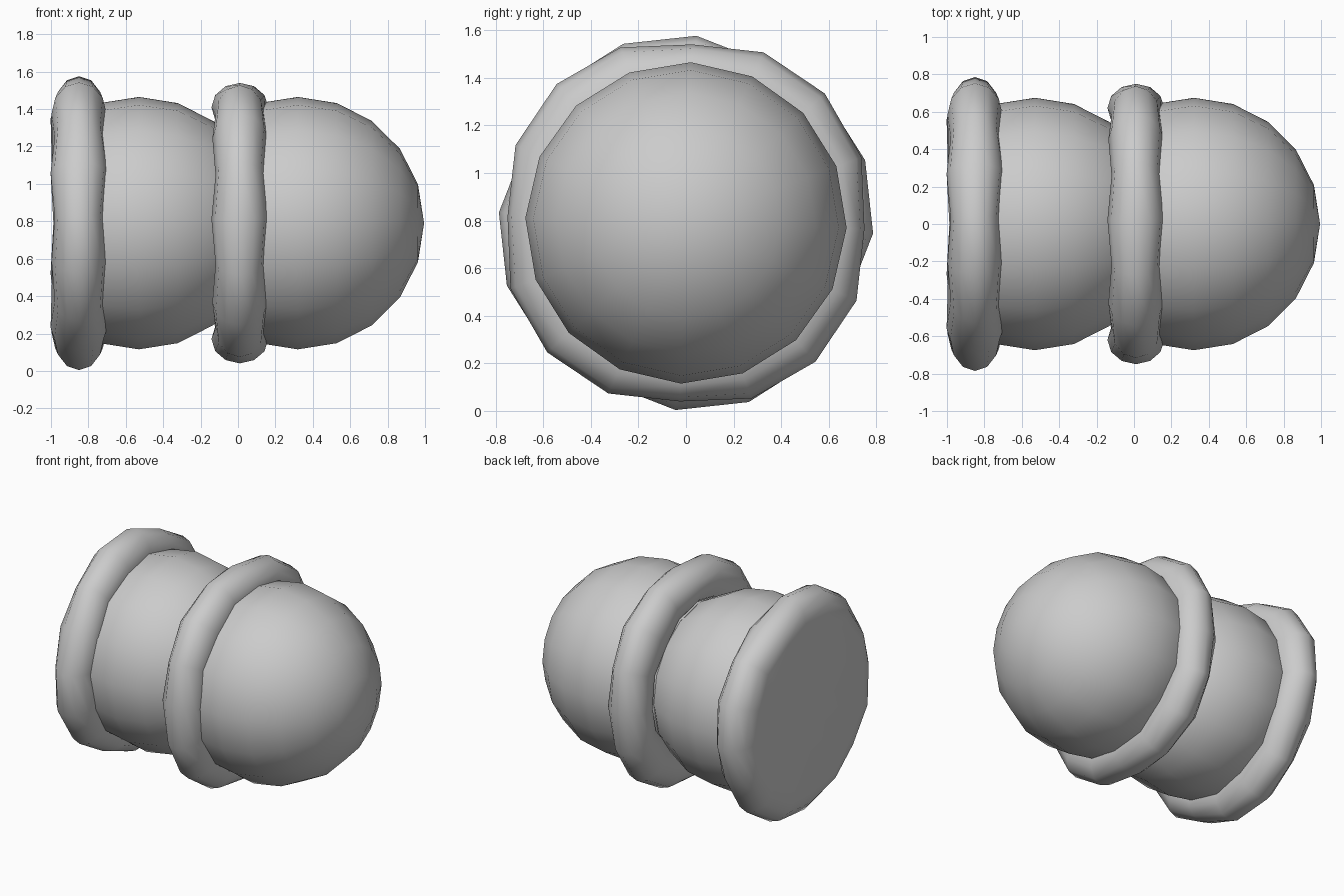
import bpy, bmesh
from math import sin, cos, pi, radians
from mathutils import Matrix

if "Cube" in bpy.data.objects:
    bpy.data.objects.remove(bpy.data.objects["Cube"])

CZ = 0.79          # height of the long axis
SIDES = 16         # sides around the long axis
TUBE = 12          # sides around each ring's section


def finish(name, bm):
    bmesh.ops.recalc_face_normals(bm, faces=bm.faces[:])
    mesh = bpy.data.meshes.new(name)
    bm.to_mesh(mesh)
    bm.free()
    obj = bpy.data.objects.new(name, mesh)
    bpy.context.collection.objects.link(obj)
    bpy.ops.object.select_all(action='DESELECT')
    obj.select_set(True)
    bpy.context.view_layer.objects.active = obj
    bpy.ops.object.shade_smooth_by_angle(angle=radians(50))
    return obj


def ball(name, x, cut=None):
    # sphere with its poles on the long axis, optionally trimmed at the back
    bm = bmesh.new()
    bmesh.ops.create_uvsphere(bm, u_segments=SIDES, v_segments=10, radius=0.675)
    turn = Matrix.Rotation(radians(-1.8), 4, 'X') @ Matrix.Rotation(pi / 2, 4, 'Y')
    bmesh.ops.transform(bm, matrix=Matrix.Translation((x, 0, CZ)) @ turn, verts=bm.verts)
    if cut is not None:
        bmesh.ops.bisect_plane(bm, geom=bm.verts[:] + bm.edges[:] + bm.faces[:],
                               plane_co=(cut, 0, 0), plane_no=(-1, 0, 0), clear_outer=True)
    return finish(name, bm)


def ring(name, x, start, capped=False):
    # uneven ring: section height and half width repeat every quarter turn
    heights = (0.13, 0.167, 0.177, 0.167)
    widths = (0.152, 0.13, 0.147, 0.13)
    bm = bmesh.new()
    loops = []
    for i in range(SIDES):
        a = radians(start) + 2 * pi * i / SIDES
        h, w = heights[i % 4], widths[i % 4]
        loop = []
        for j in range(TUBE):
            t = 2 * pi * j / TUBE
            r = 0.62 + h * cos(t)
            loop.append(bm.verts.new((x + w * sin(t), r * cos(a), CZ + r * sin(a))))
        loops.append(loop)
    back = 3 * TUBE // 4                      # rearmost point of the section
    for i in range(SIDES):
        p, q = loops[i], loops[(i + 1) % SIDES]
        for j in range(TUBE):
            if capped and TUBE // 2 <= j < back:
                continue                      # hidden behind the cap
            k = (j + 1) % TUBE
            bm.faces.new((p[j], p[k], q[k], q[j]))
    if capped:
        hub = bm.verts.new((x - 0.137, 0, CZ))
        for i in range(SIDES):
            bm.faces.new((loops[i][back], loops[(i + 1) % SIDES][back], hub))
        loose = [v for v in bm.verts if not v.link_faces]
        bmesh.ops.delete(bm, geom=loose, context='VERTS')
    return finish(name, bm)


# Two rounded body sections
ball("rear_body", -0.53, cut=-0.95)
ball("front_dome", 0.32)

# Rings: closed flat end and the one between the sections
ring("end_ring", -0.85, 64.3, capped=True)
ring("middle_ring", 0.01, -2)
